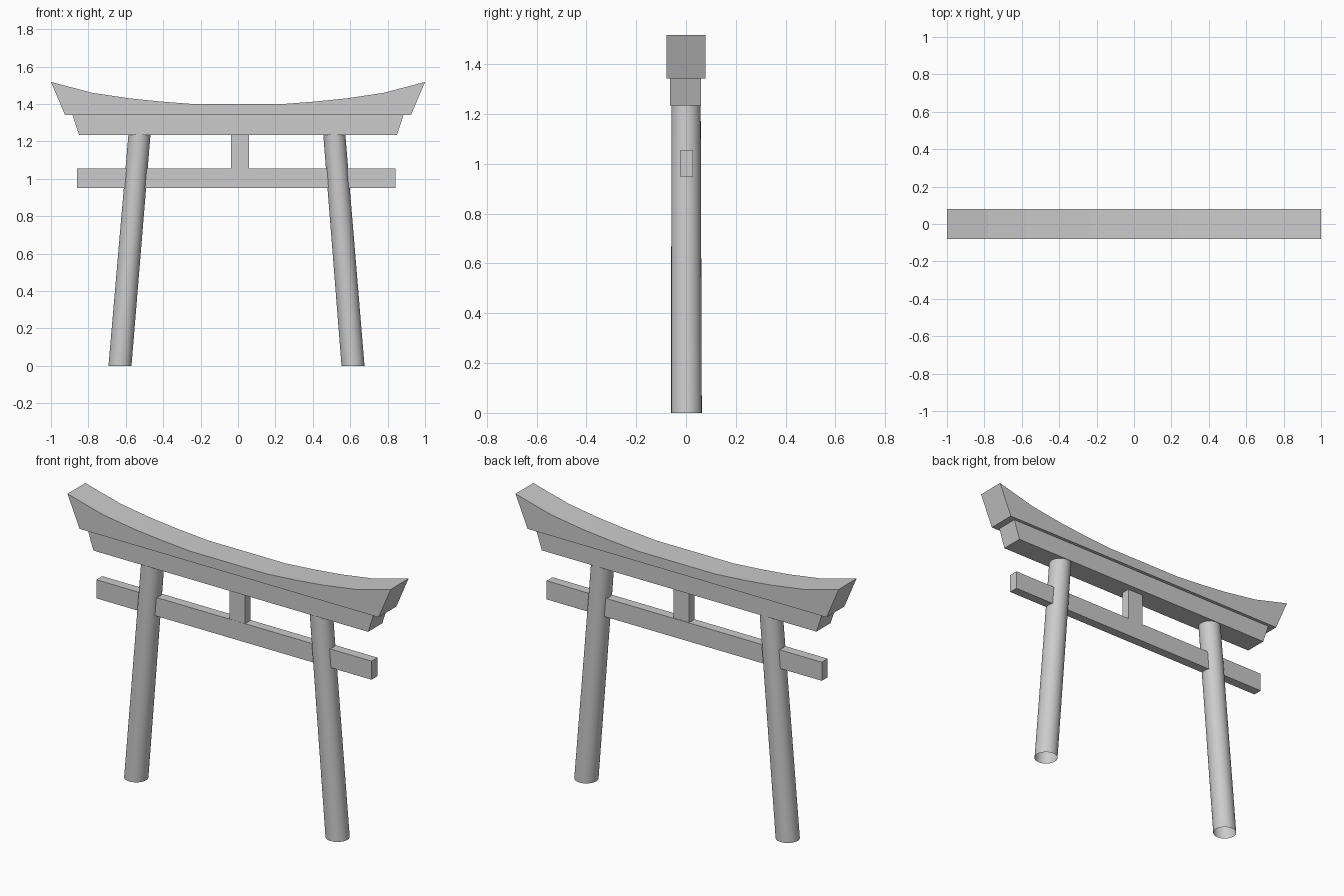
import bpy, bmesh, math
from mathutils import Vector

if "Cube" in bpy.data.objects:
    bpy.data.objects.remove(bpy.data.objects["Cube"])


def finish(name, bm):
    bmesh.ops.recalc_face_normals(bm, faces=bm.faces)
    mesh = bpy.data.meshes.new(name)
    bm.to_mesh(mesh)
    bm.free()
    obj = bpy.data.objects.new(name, mesh)
    bpy.context.collection.objects.link(obj)
    return obj


def extrude_profile(name, points, y0, y1):
    """Extrude an x-z outline from y0 to y1."""
    bm = bmesh.new()
    face = bm.faces.new([bm.verts.new((x, y0, z)) for x, z in points])
    new = bmesh.ops.extrude_face_region(bm, geom=[face])["geom"]
    verts = [v for v in new if isinstance(v, bmesh.types.BMVert)]
    bmesh.ops.translate(bm, verts=verts, vec=(0, y1 - y0, 0))
    return finish(name, bm)


def leaning_post(name, bottom, top, r0, r1, sides=32):
    """Tapered leaning tube with level ends, open underneath."""
    bm = bmesh.new()
    rings = []
    for centre, r in ((bottom, r0), (top, r1)):
        rings.append([bm.verts.new(Vector(centre) + Vector((
            r * math.cos(math.tau * i / sides), r * math.sin(math.tau * i / sides), 0)))
            for i in range(sides)])
    for i in range(sides):
        j = (i + 1) % sides
        bm.faces.new((rings[0][i], rings[0][j], rings[1][j], rings[1][i])).smooth = True
    return finish(name, bm)


# Curved top beam: half of the upper edge, mirrored
half = [(0.24, 1.40), (0.41, 1.413), (0.58, 1.43), (0.78, 1.46), (1.0, 1.518)]
curve = [(-x, z) for x, z in reversed(half)] + half
extrude_profile("top_beam", [(0.925, 1.342), (-0.925, 1.342)] + curve, -0.079, 0.079)

# Second beam below it, with slanted ends
extrude_profile("under_beam", [(-0.85, 1.235), (0.85, 1.235), (0.885, 1.342), (-0.885, 1.342)],
                -0.064, 0.061)

# Tie beam through the posts and short centre strut
extrude_profile("tie_beam", [(-0.86, 0.95), (0.843, 0.95), (0.843, 1.054), (-0.86, 1.054)],
                -0.024, 0.028)
extrude_profile("centre_strut", [(-0.037, 1.054), (0.06, 1.054), (0.06, 1.235), (-0.037, 1.235)],
                -0.023, 0.025)

# Leaning posts
for side, name in ((-1, "left_post"), (1, "right_post")):
    leaning_post(name, (side * 0.623 - 0.008, 0.002, 0), (side * 0.521 - 0.006, 0, 1.235),
                 0.0615, 0.059)
